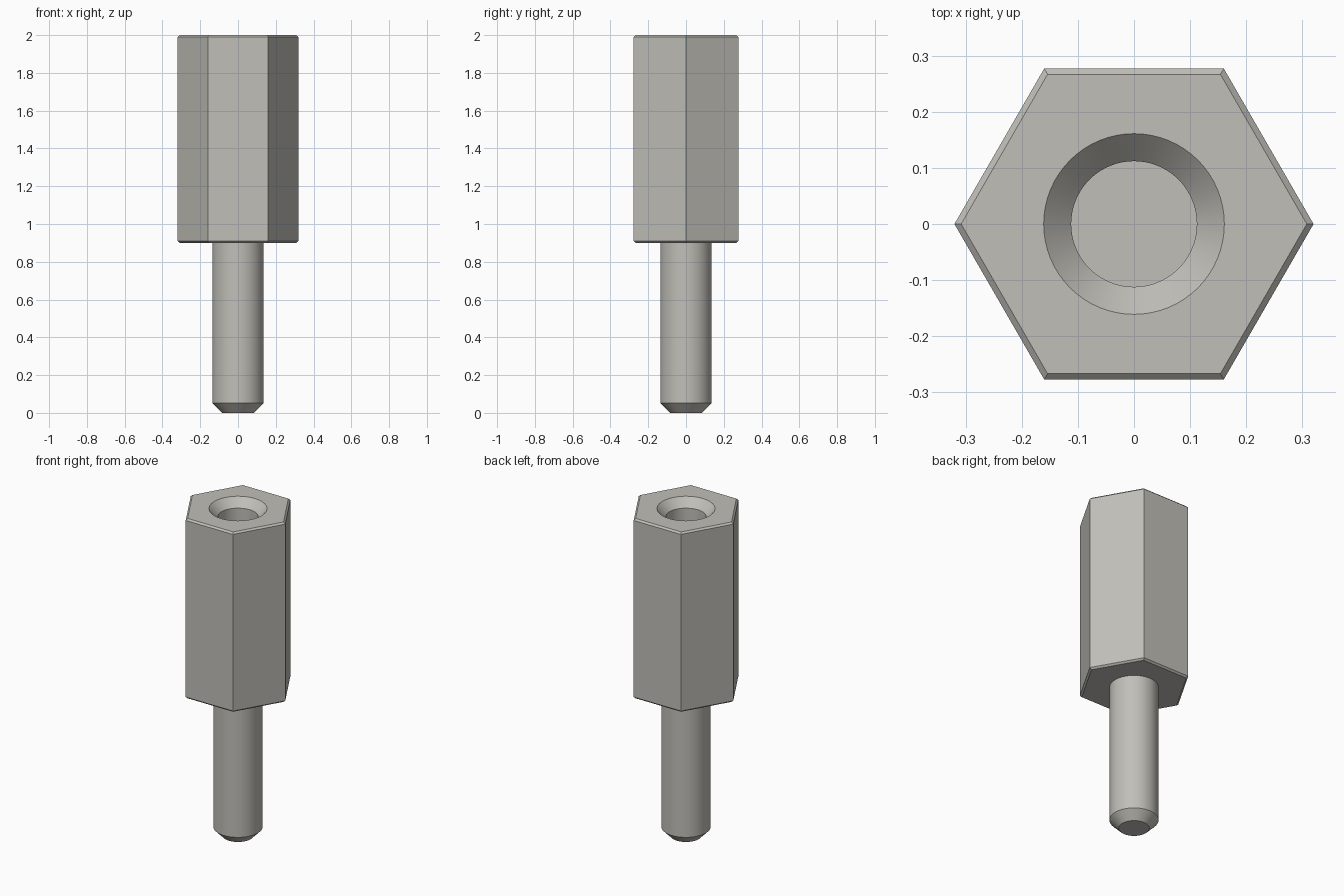
import bpy, bmesh, math

cube = bpy.data.objects.get("Cube")
if cube:
    bpy.data.objects.remove(cube, do_unlink=True)

# Brushed metal colour
metal = bpy.data.materials.new("light_grey_metal")
metal.use_nodes = True
COLOUR = (0.53, 0.52, 0.48, 1.0)
metal.diffuse_color = COLOUR
metal.node_tree.nodes["Principled BSDF"].inputs["Base Color"].default_value = COLOUR


def loft(bm, profile, sides):
    """Skin rings of (radius, z) and return the list of vertex rings."""
    rings = []
    for r, z in profile:
        angles = [math.tau * i / sides for i in range(sides)]
        rings.append([bm.verts.new((r * math.cos(a), r * math.sin(a), z)) for a in angles])
    for low, high in zip(rings, rings[1:]):
        for i in range(sides):
            j = (i + 1) % sides
            bm.faces.new((low[i], low[j], high[j], high[i]))
    return rings


def ring_edges(bm, ring):
    return [bm.edges.get((ring[i - 1], ring[i])) for i in range(len(ring))]


def finish(bm, name):
    bmesh.ops.recalc_face_normals(bm, faces=bm.faces)
    mesh = bpy.data.meshes.new(name)
    bm.to_mesh(mesh)
    bm.free()
    mesh.materials.append(metal)
    obj = bpy.data.objects.new(name, mesh)
    bpy.context.collection.objects.link(obj)
    bpy.ops.object.select_all(action="DESELECT")
    obj.select_set(True)
    bpy.context.view_layer.objects.active = obj
    bpy.ops.object.shade_smooth_by_angle(angle=math.radians(25))
    return obj


TOP, SHOULDER = 2.0, 0.9
HEX, BEVEL = 0.32, 0.012
SEGMENTS = 64

# Hexagonal body with chamfered ends and a countersunk blind bore
bm = bmesh.new()
hexes = loft(bm, [(HEX - BEVEL, SHOULDER), (HEX, SHOULDER + 0.01),
                  (HEX, TOP - 0.01), (HEX - BEVEL, TOP)], 6)
bore = loft(bm, [(0.161, TOP), (0.112, TOP - 0.05), (0.112, TOP - 0.8)], SEGMENTS)
bm.faces.new(hexes[0])
bm.faces.new(bore[-1])
rim = ring_edges(bm, hexes[-1]) + ring_edges(bm, bore[0])
bmesh.ops.triangle_fill(bm, edges=rim, use_beauty=True, normal=(0, 0, 1))
finish(bm, "hex_body")

# Round stud with a chamfered tip
bm = bmesh.new()
stud = loft(bm, [(0.085, 0.0), (0.136, 0.052), (0.136, SHOULDER)], SEGMENTS)
bm.faces.new(stud[0])
bm.faces.new(stud[-1])
finish(bm, "stud")
